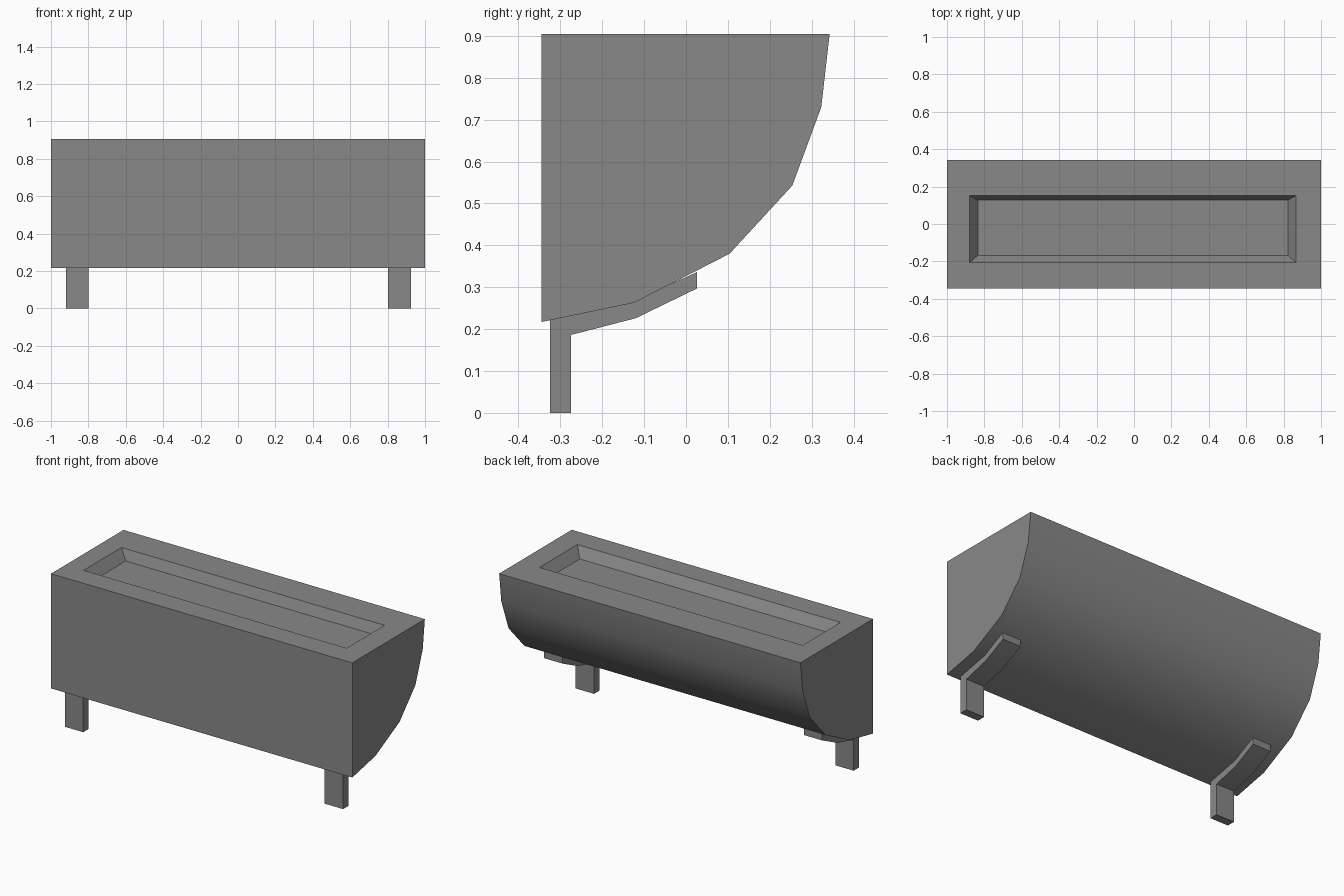
import bpy, bmesh
from math import radians

cube = bpy.data.objects.get("Cube")
if cube:
    bpy.data.objects.remove(cube, do_unlink=True)

GREY = (0.25, 0.25, 0.25, 1)
grey = bpy.data.materials.new("plain grey")
grey.use_nodes = True
grey.diffuse_color = GREY
grey.node_tree.nodes["Principled BSDF"].inputs["Base Color"].default_value = GREY


def extrude_profile(bm, profile, x0, x1):
    """Sweep a closed (y, z) outline along x."""
    face = bm.faces.new([bm.verts.new((x0, y, z)) for y, z in profile])
    swept = bmesh.ops.extrude_face_region(bm, geom=[face])["geom"]
    for v in swept:
        if isinstance(v, bmesh.types.BMVert):
            v.co.x = x1
    bmesh.ops.recalc_face_normals(bm, faces=bm.faces)


def inset_rect(bm, face, xs, ys, z):
    """Inset a rectangular face, then fit the inner face to the given bounds."""
    bmesh.ops.inset_individual(bm, faces=[face], thickness=0.01)
    mid = face.calc_center_median()
    for v in face.verts:
        v.co = (xs[v.co.x > mid.x], ys[v.co.y > mid.y], z)


def finish(bm, name):
    mesh = bpy.data.meshes.new(name)
    bm.to_mesh(mesh)
    bm.free()
    mesh.materials.append(grey)
    obj = bpy.data.objects.new(name, mesh)
    bpy.context.collection.objects.link(obj)
    bpy.ops.object.select_all(action="DESELECT")
    obj.select_set(True)
    bpy.context.view_layer.objects.active = obj
    bpy.ops.object.shade_smooth_by_angle(angle=radians(30))


# Trough body: flat front, rounded back and underside
TOP = 0.905
body = [(-0.345, TOP), (-0.345, 0.217), (-0.124, 0.263), (0.104, 0.38),
        (0.254, 0.543), (0.323, 0.73), (0.343, TOP)]
bm = bmesh.new()
extrude_profile(bm, body, -1, 1)

# Shallow basin with sloping sides sunk into the top
top = max(bm.faces, key=lambda f: f.normal.z)
inset_rect(bm, top, (-0.88, 0.866), (-0.207, 0.152), TOP)
inset_rect(bm, top, (-0.835, 0.823), (-0.168, 0.127), TOP - 0.06)
finish(bm, "trough_body")

# Legs: upright post bending into a strap under the body
leg = [(-0.325, 0), (-0.275, 0), (-0.275, 0.186), (-0.12, 0.226),
       (0.026, 0.297), (0.026, 0.336), (-0.124, 0.268), (-0.325, 0.228)]
for name, x0, x1 in (("right_leg", -0.92, -0.8), ("left_leg", 0.803, 0.925)):
    bm = bmesh.new()
    extrude_profile(bm, leg, x0, x1)
    finish(bm, name)
